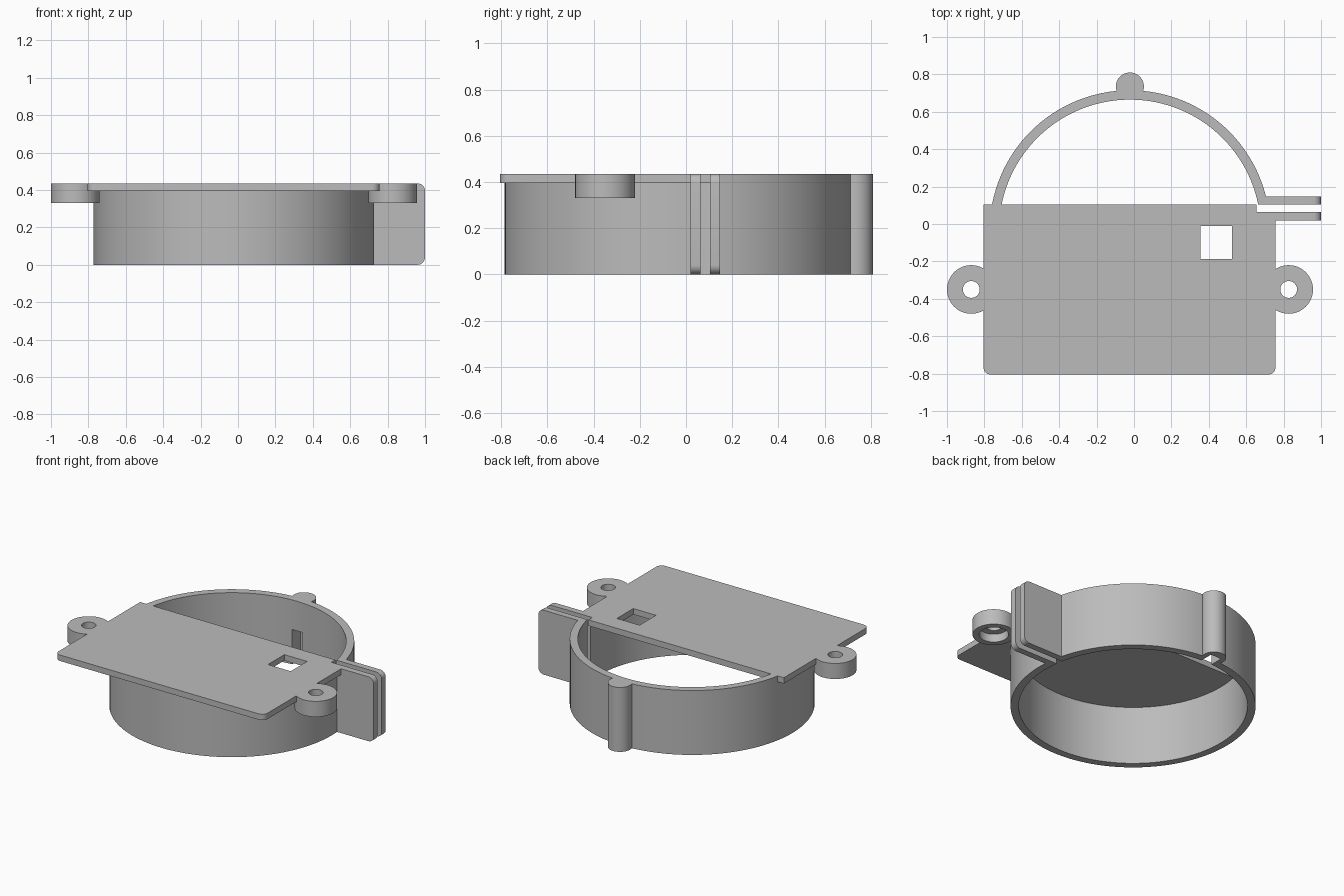
import bpy, bmesh, math
from mathutils import Vector

if "Cube" in bpy.data.objects:
    bpy.data.objects.remove(bpy.data.objects["Cube"])

H = 0.435                 # overall height
CX, CY = -0.022, -0.035   # ring centre
R_OUT, R_IN = 0.75, 0.70

grey = bpy.data.materials.new("plain_grey")
grey.use_nodes = True
grey.diffuse_color = (0.5, 0.5, 0.5, 1)
grey.node_tree.nodes["Principled BSDF"].inputs["Base Color"].default_value = (0.5, 0.5, 0.5, 1)


def make(name, bm):
    bmesh.ops.recalc_face_normals(bm, faces=bm.faces[:])
    mesh = bpy.data.meshes.new(name)
    bm.to_mesh(mesh)
    bm.free()
    mesh.materials.append(grey)
    ob = bpy.data.objects.new(name, mesh)
    bpy.context.collection.objects.link(ob)
    return ob


def cylinder(name, x, y, r, z0, z1, sides=48):
    bm = bmesh.new()
    bmesh.ops.create_cone(bm, cap_ends=True, segments=sides, radius1=r, radius2=r, depth=z1 - z0)
    bmesh.ops.translate(bm, verts=bm.verts[:], vec=(x, y, (z0 + z1) / 2))
    return make(name, bm)


def box(name, lo, hi, round_edges=None, radius=0.04):
    """Box between two corners; round_edges picks edges to round by midpoint and direction."""
    lo, hi = Vector(lo), Vector(hi)
    bm = bmesh.new()
    bmesh.ops.create_cube(bm, size=1)
    for v in bm.verts:
        v.co = [(lo[i] + hi[i]) / 2 + v.co[i] * (hi[i] - lo[i]) for i in range(3)]
    if round_edges:
        picked = []
        for e in bm.edges:
            a, b = (v.co for v in e.verts)
            if round_edges((a + b) / 2, (b - a).normalized()):
                picked.append(e)
        bmesh.ops.bevel(bm, geom=picked, offset=radius, segments=8, profile=0.5, affect='EDGES')
    return make(name, bm)


def combine(body, other, operation):
    mod = body.modifiers.new(operation, 'BOOLEAN')
    mod.operation, mod.solver, mod.object = operation, 'EXACT', other
    bpy.context.view_layer.objects.active = body
    bpy.ops.object.modifier_apply(modifier=mod.name)
    bpy.data.objects.remove(other)


# Round collar, hollowed after the clamp tabs and back rib are joined
body = cylinder("clamp_bracket", CX, CY, R_OUT, 0, H, 128)
combine(body, cylinder("back_rib", CX, 0.735, 0.075, 0, H), 'UNION')
combine(body, box("clamp_tabs", (0.6, 0.02, 0), (1, 0.148, H),
                  lambda m, d: abs(d.y) > 0.9 and m.x > 0.9), 'UNION')
combine(body, cylinder("collar_bore", CX, CY, R_IN, -0.1, H + 0.1, 128), 'DIFFERENCE')

# Cover plate with rounded front corners
combine(body, box("cover_plate", (-0.805, -0.805, 0.395), (0.757, 0.105, H),
                  lambda m, d: abs(d.z) > 0.9 and m.y < -0.7), 'UNION')

# Mounting ears: through hole with a wider recess underneath
EAR_Y = -0.35
for x in (-0.87, 0.827):
    combine(body, cylinder("mounting_ear", x, EAR_Y, 0.13, 0.33, H), 'UNION')
    combine(body, cylinder("screw_hole", x, EAR_Y, 0.045, 0.2, 0.6, 32), 'DIFFERENCE')
    combine(body, cylinder("nut_recess", x, EAR_Y, 0.09, 0.2, 0.385), 'DIFFERENCE')

# Clamp slit, square window and the notch inside the back rib
combine(body, box("clamp_slit", (0.655, 0.063, -0.1), (1.1, 0.105, 0.6)), 'DIFFERENCE')
combine(body, box("square_window", (0.355, -0.187, 0.3), (0.525, -0.012, 0.6)), 'DIFFERENCE')
combine(body, box("rib_notch", (CX - 0.04, 0.6, -0.1), (CX + 0.04, 0.755, 0.235)), 'DIFFERENCE')

# Smooth curved walls, crisp edges
bpy.ops.object.select_all(action='DESELECT')
body.select_set(True)
bpy.context.view_layer.objects.active = body
bpy.ops.object.shade_smooth_by_angle(angle=math.radians(30))
